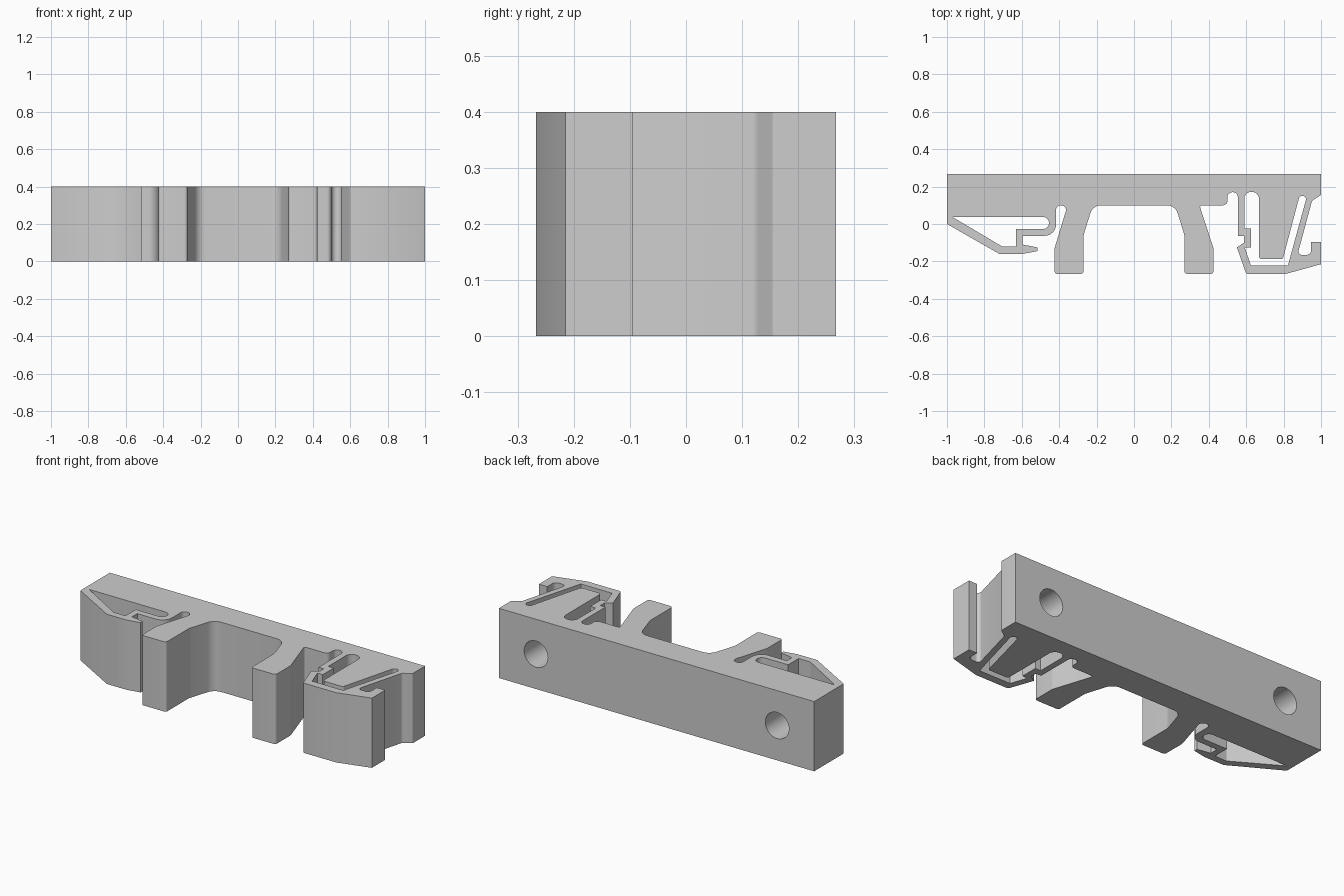
import bpy
import bmesh
import math
from mathutils import Vector

HEIGHT = 0.4
BACK = 0.267

default_cube = bpy.data.objects.get("Cube")
if default_cube:
    bpy.data.objects.remove(default_cube, do_unlink=True)


def make_material(name, color):
    material = bpy.data.materials.new(name)
    material.use_nodes = True
    material.diffuse_color = color
    material.node_tree.nodes["Principled BSDF"].inputs["Base Color"].default_value = color
    return material


def rounded(points, steps=6):
    """Replace each corner given as (x, y, radius) by an arc."""
    result = []
    for index, point in enumerate(points):
        corner = Vector(point[:2])
        if len(point) == 2:
            result.append(corner)
            continue
        radius = point[2]
        before = (Vector(points[index - 1][:2]) - corner).normalized()
        after = (Vector(points[(index + 1) % len(points)][:2]) - corner).normalized()
        half = before.angle(after) / 2
        reach = radius / math.tan(half)
        center = corner + (before + after).normalized() * radius / math.sin(half)
        start = corner + before * reach - center
        end = corner + after * reach - center
        for step in range(steps + 1):
            result.append(center + start.lerp(end, step / steps).normalized() * radius)
    return result


def add_loop(bm, points):
    verts = [bm.verts.new((p.x, p.y, 0)) for p in rounded(points)]
    for index, vert in enumerate(verts):
        bm.edges.new((verts[index - 1], vert))


def mirrored(points):
    return [(-p[0], *p[1:]) for p in points]


def extrude_profile(name, loops, height, material):
    bm = bmesh.new()
    for loop in loops:
        add_loop(bm, loop)
    bmesh.ops.triangle_fill(bm, use_beauty=True, use_dissolve=False, edges=bm.edges[:])
    extruded = bmesh.ops.extrude_face_region(bm, geom=bm.faces[:], use_keep_orig=True)
    top = [item for item in extruded["geom"] if isinstance(item, bmesh.types.BMVert)]
    bmesh.ops.translate(bm, verts=top, vec=(0, 0, height))
    bmesh.ops.recalc_face_normals(bm, faces=bm.faces[:])
    mesh = bpy.data.meshes.new(name)
    bm.to_mesh(mesh)
    bm.free()
    mesh.materials.append(material)
    obj = bpy.data.objects.new(name, mesh)
    bpy.context.collection.objects.link(obj)
    return obj


def drill(obj, x, radius, depth):
    """Cut a blind screw hole into the back face."""
    bpy.ops.mesh.primitive_cylinder_add(
        vertices=48, radius=radius, depth=depth * 2,
        location=(x, BACK, HEIGHT / 2), rotation=(math.pi / 2, 0, 0))
    cutter = bpy.context.object
    cutter.name = "screw_hole_cutter"
    cutter.hide_render = True
    cutter.data.materials.append(obj.data.materials[0])
    bpy.context.view_layer.objects.active = obj
    modifier = obj.modifiers.new("screw_hole", "BOOLEAN")
    modifier.operation = "DIFFERENCE"
    modifier.solver = "EXACT"
    modifier.object = cutter
    bpy.ops.object.modifier_apply(modifier=modifier.name)
    bpy.data.objects.remove(cutter, do_unlink=True)


grey = make_material("grey plastic", (0.61, 0.61, 0.61, 1))

# Springy hook at the -x end, ending in the slot beside the leg
hook = [
    (-1, BACK), (-1, 0), (-0.72, -0.16), (-0.595, -0.16),
    (-0.517, -0.145), (-0.517, -0.125), (-0.595, -0.11), (-0.595, -0.063),
    (-0.417, -0.063, 0.06), (-0.417, 0.1, 0.025), (-0.355, 0.1, 0.025),
]
hook_void = [
    (-0.97, 0.037), (-0.455, 0.037, 0.03), (-0.455, -0.026, 0.03),
    (-0.63, -0.026), (-0.63, -0.12), (-0.705, -0.12),
]

# One leg, from its outer side to the arch between the legs
leg = [
    (0.425, -0.13, 0.03), (0.425, -BACK, 0.015), (0.27, -BACK, 0.015),
    (0.27, -0.06, 0.08), (0.22, 0.1, 0.06),
]

# Latch at the +x end, with its thin wall, bottom plate and release lever
latch = [
    (0.35, 0.1, 0.01), (0.5, 0.1, 0.025), (0.5, 0.17, 0.026), (0.555, 0.17, 0.026),
    (0.555, -0.063), (0.588, -0.063), (0.588, -0.1), (0.55, -0.125),
    (0.6, -BACK, 0.015), (0.81, -BACK), (1, -0.215), (1, -0.095),
    (0.947, -0.095), (0.947, -0.165, 0.025), (0.874, -0.165, 0.018),
    (0.952, 0.125, 0.02), (1, 0.155, 0.01), (1, BACK),
]
latch_void = [
    (0.59, 0.172, 0.037), (0.668, 0.172, 0.037), (0.668, -0.187, 0.015),
    (0.796, -0.187, 0.012), (0.885, 0.15, 0.017), (0.925, 0.15, 0.017),
    (0.823, -0.222), (0.625, -0.222), (0.592, -0.125),
    (0.625, -0.125), (0.625, -0.025), (0.59, -0.025),
]

outline = hook + mirrored(leg) + leg[::-1] + latch
bracket = extrude_profile("clip_bracket", [outline, hook_void, latch_void], HEIGHT, grey)

for side in (-1, 1):
    drill(bracket, side * 0.765, radius=0.075, depth=0.2)

bpy.ops.object.select_all(action="DESELECT")
bracket.select_set(True)
bpy.context.view_layer.objects.active = bracket
bpy.ops.object.shade_smooth_by_angle(angle=math.radians(30))
